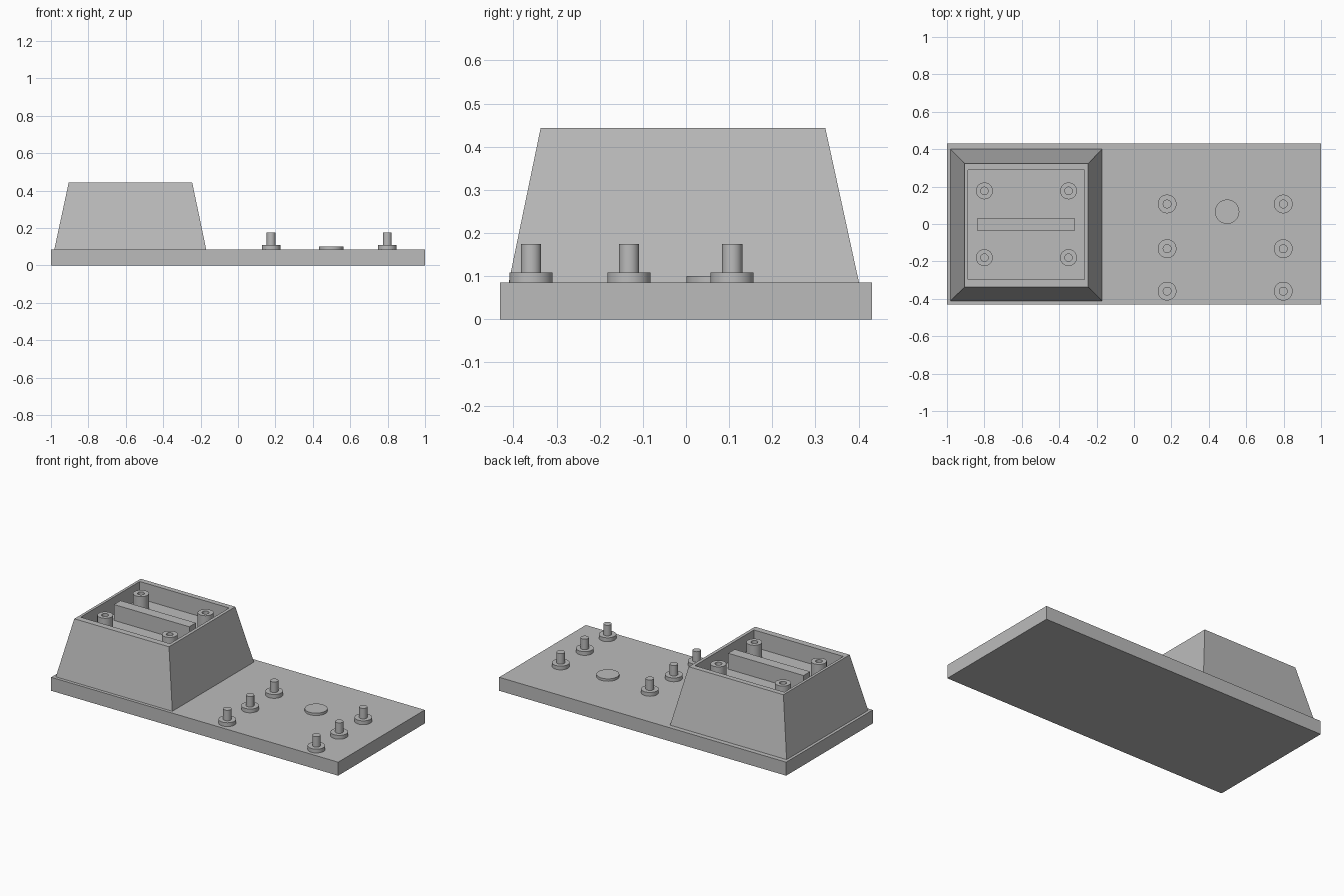
import bpy
import bmesh
import math
from mathutils import Vector

cube = bpy.data.objects.get("Cube")
if cube:
    bpy.data.objects.remove(cube)

grey = bpy.data.materials.new("plain grey")
grey.use_nodes = True
colour = (0.5, 0.5, 0.5, 1)
grey.diffuse_color = colour
grey.node_tree.nodes["Principled BSDF"].inputs["Base Color"].default_value = colour

PLATE_TOP = 0.085
RIM_TOP = 0.443
POCKET_FLOOR = 0.335
POST_TOP = 0.435


def finish(name, bm, location=(0, 0, 0)):
    bmesh.ops.recalc_face_normals(bm, faces=bm.faces)
    mesh = bpy.data.meshes.new(name)
    bm.to_mesh(mesh)
    bm.free()
    mesh.materials.append(grey)
    obj = bpy.data.objects.new(name, mesh)
    obj.location = location
    bpy.context.collection.objects.link(obj)
    return obj


def loft(name, sections):
    """Join rectangles (x0, x1, y0, y1, z) in order and cap both ends."""
    bm = bmesh.new()
    rings = []
    for x0, x1, y0, y1, z in sections:
        corners = ((x0, y0), (x1, y0), (x1, y1), (x0, y1))
        rings.append([bm.verts.new((x, y, z)) for x, y in corners])
    for low, high in zip(rings, rings[1:]):
        for i in range(4):
            j = (i + 1) % 4
            bm.faces.new((low[i], low[j], high[j], high[i]))
    bm.faces.new(rings[0][::-1])
    bm.faces.new(rings[-1])
    return finish(name, bm)


def lathe(name, profile, x, y, steps=40):
    """Spin a radius/height profile about the vertical axis."""
    bm = bmesh.new()
    verts = [bm.verts.new((r, 0, z)) for r, z in profile]
    edges = [bm.edges.new(pair) for pair in zip(verts, verts[1:])]
    bmesh.ops.spin(bm, geom=verts + edges, cent=Vector(), axis=Vector((0, 0, 1)),
                   angle=math.tau, steps=steps, use_duplicate=False)
    bmesh.ops.remove_doubles(bm, verts=bm.verts, dist=0.0001)
    obj = finish(name, bm, (x, y, 0))
    bpy.ops.object.select_all(action="DESELECT")
    obj.select_set(True)
    bpy.context.view_layer.objects.active = obj
    bpy.ops.object.shade_smooth_by_angle(angle=math.radians(30))
    return obj


# Flat base plate
loft("base_plate", [(-1, 1, -0.431, 0.431, 0), (-1, 1, -0.431, 0.431, PLATE_TOP)])

# Tapered housing with a shallow pocket in its top
pocket = (-0.888, -0.265, -0.298, 0.29)
loft("tapered_housing", [
    (-0.982, -0.17, -0.411, 0.401, PLATE_TOP),
    (-0.905, -0.245, -0.337, 0.323, RIM_TOP),
    (*pocket, RIM_TOP),
    (*pocket, POCKET_FLOOR),
])

# Centre rib in the pocket
rib = (-0.84, -0.315, -0.035, 0.03)
loft("pocket_rib", [(*rib, POCKET_FLOOR), (*rib, POST_TOP)])

# Hollow screw posts in the pocket corners
for x in (-0.8, -0.35):
    for y in (-0.18, 0.177):
        lathe("screw_post", [(0.045, POCKET_FLOOR), (0.045, POST_TOP),
                             (0.02, POST_TOP), (0.02, POCKET_FLOOR)], x, y)

# Two rows of pegs with collars
for x in (0.177, 0.798):
    for y in (-0.359, -0.132, 0.107):
        lathe("collared_peg", [(0, PLATE_TOP), (0.05, PLATE_TOP), (0.05, 0.109),
                               (0.0235, 0.109), (0.0235, 0.175), (0, 0.175)], x, y)

# Low round pad between the pegs
lathe("round_pad", [(0, PLATE_TOP), (0.065, PLATE_TOP), (0.065, 0.1), (0, 0.1)], 0.498, 0.066)
